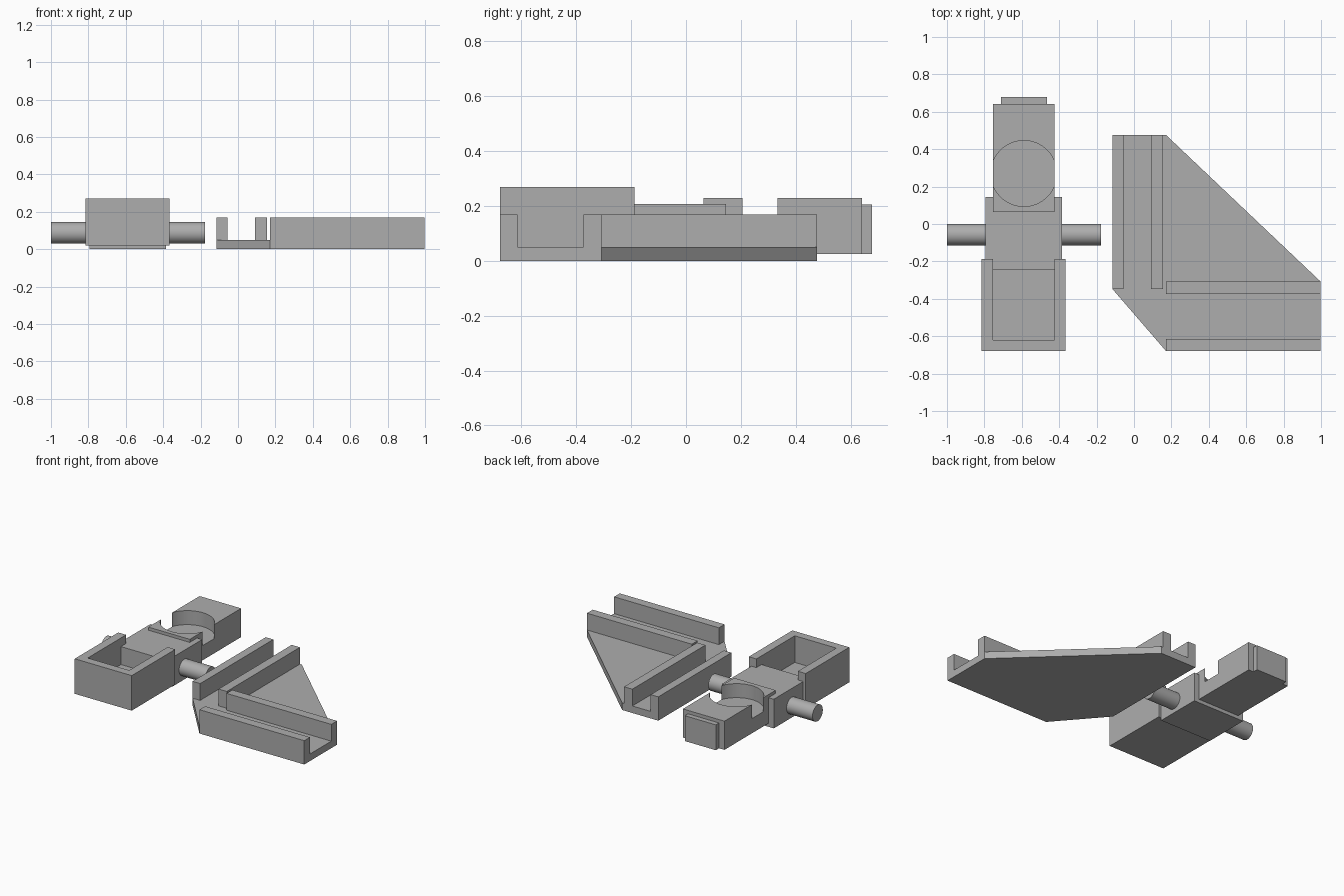
import bpy, bmesh, math

cube = bpy.data.objects.get("Cube")
if cube:
    bpy.data.objects.remove(cube, do_unlink=True)

# Single plain grey
grey = bpy.data.materials.new("plain grey")
grey.use_nodes = True
COLOR = (0.42, 0.42, 0.42, 1)
grey.diffuse_color = COLOR
grey.node_tree.nodes["Principled BSDF"].inputs["Base Color"].default_value = COLOR


def prism(name, outline, z0, z1):
    """Extrude a counter-clockwise outline from z0 up to z1."""
    bm = bmesh.new()
    face = bm.faces.new([bm.verts.new((x, y, z0)) for x, y in outline])
    res = bmesh.ops.extrude_face_region(bm, geom=[face])
    verts = [v for v in res["geom"] if isinstance(v, bmesh.types.BMVert)]
    bmesh.ops.translate(bm, verts=verts, vec=(0, 0, z1 - z0))
    bmesh.ops.recalc_face_normals(bm, faces=bm.faces)
    mesh = bpy.data.meshes.new(name)
    bm.to_mesh(mesh)
    bm.free()
    mesh.materials.append(grey)
    obj = bpy.data.objects.new(name, mesh)
    bpy.context.collection.objects.link(obj)
    return obj


def box(name, x0, x1, y0, y1, z0, z1):
    return prism(name, [(x0, y0), (x1, y0), (x1, y1), (x0, y1)], z0, z1)


def cylinder(name, radius, depth, location, rotation=(0, 0, 0)):
    bpy.ops.mesh.primitive_cylinder_add(vertices=64, radius=radius, depth=depth,
                                        location=location, rotation=rotation)
    obj = bpy.context.object
    obj.name = name
    obj.data.materials.append(grey)
    return obj


def cut(obj, cutter):
    mod = obj.modifiers.new("cut", "BOOLEAN")
    mod.operation = "DIFFERENCE"
    mod.solver = "EXACT"
    mod.object = cutter
    bpy.context.view_layer.objects.active = obj
    bpy.ops.object.modifier_apply(modifier=mod.name)


# Corner bracket: angled plate carrying two channels
prism("bracket_plate", [(-0.115, -0.348), (0.17, -0.678), (0.998, -0.678),
                        (0.998, -0.308), (0.17, 0.477), (-0.115, 0.477)], 0, 0.05)
for name, x0, x1 in (("outer", -0.115, -0.055), ("inner", 0.09, 0.155)):
    box(f"long_channel_{name}_wall", x0, x1, -0.348, 0.477, 0.04, 0.17)
for name, y0, y1 in (("outer", -0.678, -0.614), ("inner", -0.373, -0.308)):
    box(f"short_channel_{name}_wall", 0.17, 0.998, y0, y1, 0.04, 0.17)

# Front tray: floor, U-shaped wall, low rear ledge
L, R = -0.815, -0.365
IL, IR = -0.753, -0.425
FRONT, BACK = -0.678, -0.187
box("tray_floor", L, R, FRONT, BACK, 0.02, 0.08)
prism("tray_wall", [(L, FRONT), (R, FRONT), (R, BACK), (IR, BACK), (IR, -0.62),
                    (IL, -0.62), (IL, BACK), (L, BACK)], 0.08, 0.27)
box("tray_rear_ledge", IL, IR, -0.245, BACK, 0.08, 0.208)

# Middle body and rear block, with a round socket cut into both
body = box("middle_body", -0.795, -0.385, BACK, 0.145, 0, 0.208)
block = box("rear_block", IL, IR, 0.063, 0.642, 0.025, 0.23)
socket = cylinder("socket_cutter", 0.176, 0.4, (-0.589, 0.27, 0.33))
for part in (body, block):
    cut(part, socket)
bpy.data.objects.remove(socket, do_unlink=True)
box("rear_tab", -0.71, -0.465, 0.63, 0.678, 0.025, 0.206)

# Cross axle
axle = cylinder("axle", 0.058, 0.823, (-0.5885, -0.057, 0.087), (0, math.pi / 2, 0))
bpy.ops.object.select_all(action="DESELECT")
for obj in (axle, body, block):
    obj.select_set(True)
bpy.context.view_layer.objects.active = axle
bpy.ops.object.shade_smooth_by_angle(angle=math.radians(30))
